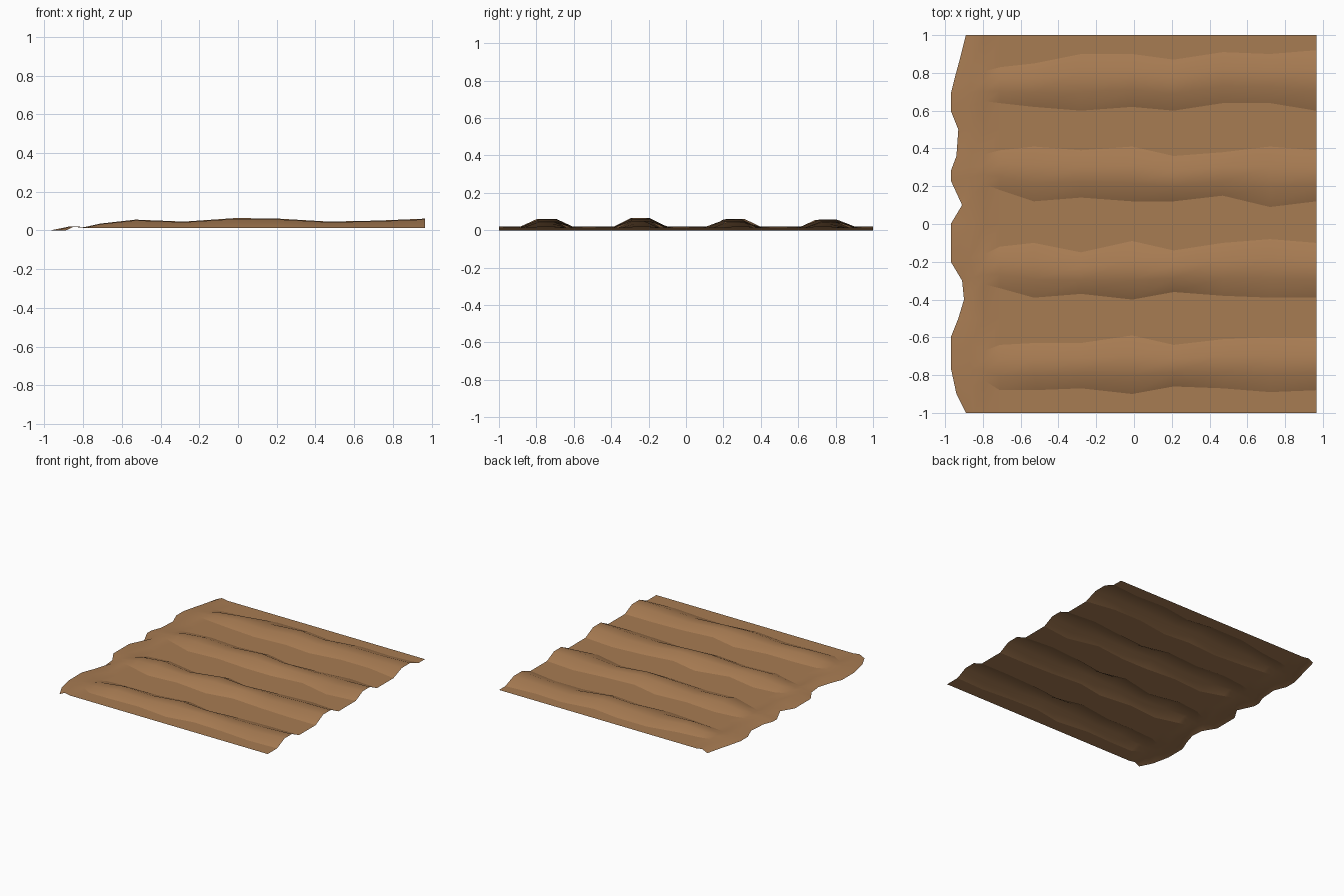
import bpy
import bmesh

cube = bpy.data.objects.get("Cube")
if cube:
    bpy.data.objects.remove(cube, do_unlink=True)

# Stations along the furrows, with the ridge height at each
STATIONS = [-0.71, -0.53, -0.28, -0.01, 0.21, 0.47, 0.72, 0.965]
HEIGHTS = [0.035, 0.055, 0.045, 0.063, 0.06, 0.045, 0.05, 0.06]
BASE = 0.013

# Each ridge: foot lines on its two sides (hundredths) and a height factor
RIDGES = [
    ([-88, -88, -87, -90, -86, -87, -89, -88], [-64, -63, -63, -59, -64, -61, -60, -60], 0.95),
    ([-34, -39, -37, -40, -36, -38, -39, -39], [-12, -10, -15, -9, -14, -10, -8, -10], 1.02),
    ([18, 12, 14, 12, 12, 15, 9, 12], [39, 41, 39, 41, 36, 38, 41, 39], 0.95),
    ([64, 62, 60, 62, 60, 64, 64, 60], [83, 85, 90, 90, 87, 91, 90, 92], 0.9),
]

# Ragged left edge: y and x of every row, in hundredths
EDGE_Y = [-100, -90, -76, -68, -60, -50, -40, -30, -25, -20, 0,
          10, 23, 28, 36, 50, 60, 69, 77, 88, 100]
EDGE_X = [-89, -94, -97, -97, -97, -93, -90, -91, -94, -97, -97,
          -91, -97, -97, -94, -93, -97, -97, -95, -92, -89]


def section(x, feet, heights):
    """One cross-section: border, four ridges with valleys between, border."""
    points = [(x, -1, BASE)]
    for i, ((low, high), top) in enumerate(zip(feet, heights)):
        width = high - low
        points += [(x, low, BASE), (x, low + 0.33 * width, top),
                   (x, high - 0.33 * width, top), (x, high, BASE)]
        points.append((x, 1 if i == 3 else -0.5 + 0.5 * i, BASE))
    return points


# Ragged edge, raised lip, and the point where the ridges begin
edge = [(x / 100, y / 100, 0) for x, y in zip(EDGE_X, EDGE_Y)]
tips = section(-0.79, [(c - 0.08, c + 0.08) for c in (-0.75, -0.24, 0.29, 0.73)], [0.018] * 4)
lip = [(-0.86 + 0.3 * (e[0] + 0.94), (e[1] + t[1]) / 2, 0.021) for e, t in zip(edge, tips)]
columns = [edge, lip, tips]
for i, x in enumerate(STATIONS):
    feet = [(low[i] / 100, high[i] / 100) for low, high, _ in RIDGES]
    columns.append(section(x, feet, [HEIGHTS[i] * r[2] for r in RIDGES]))

# Skin the sections into one open sheet
bm = bmesh.new()
grid = [[bm.verts.new(p) for p in column] for column in columns]
for a, b in zip(grid, grid[1:]):
    for j in range(len(a) - 1):
        bm.faces.new((a[j], b[j], b[j + 1], a[j + 1])).smooth = True

# Crisp line where each ridge meets the valley floor
for a, b in zip(grid[2:], grid[3:]):
    for j in range(1, len(a) - 1):
        if j % 5 in (1, 4):
            bm.edges.get((a[j], b[j])).smooth = False

mesh = bpy.data.meshes.new("ploughed_soil")
bm.to_mesh(mesh)
bm.free()
soil = bpy.data.objects.new("ploughed_soil", mesh)
bpy.context.collection.objects.link(soil)

# Earth colour
earth = bpy.data.materials.new("earth_brown")
earth.use_nodes = True
colour = (0.39, 0.2, 0.085, 1)
earth.diffuse_color = colour
earth.node_tree.nodes["Principled BSDF"].inputs["Base Color"].default_value = colour
mesh.materials.append(earth)
